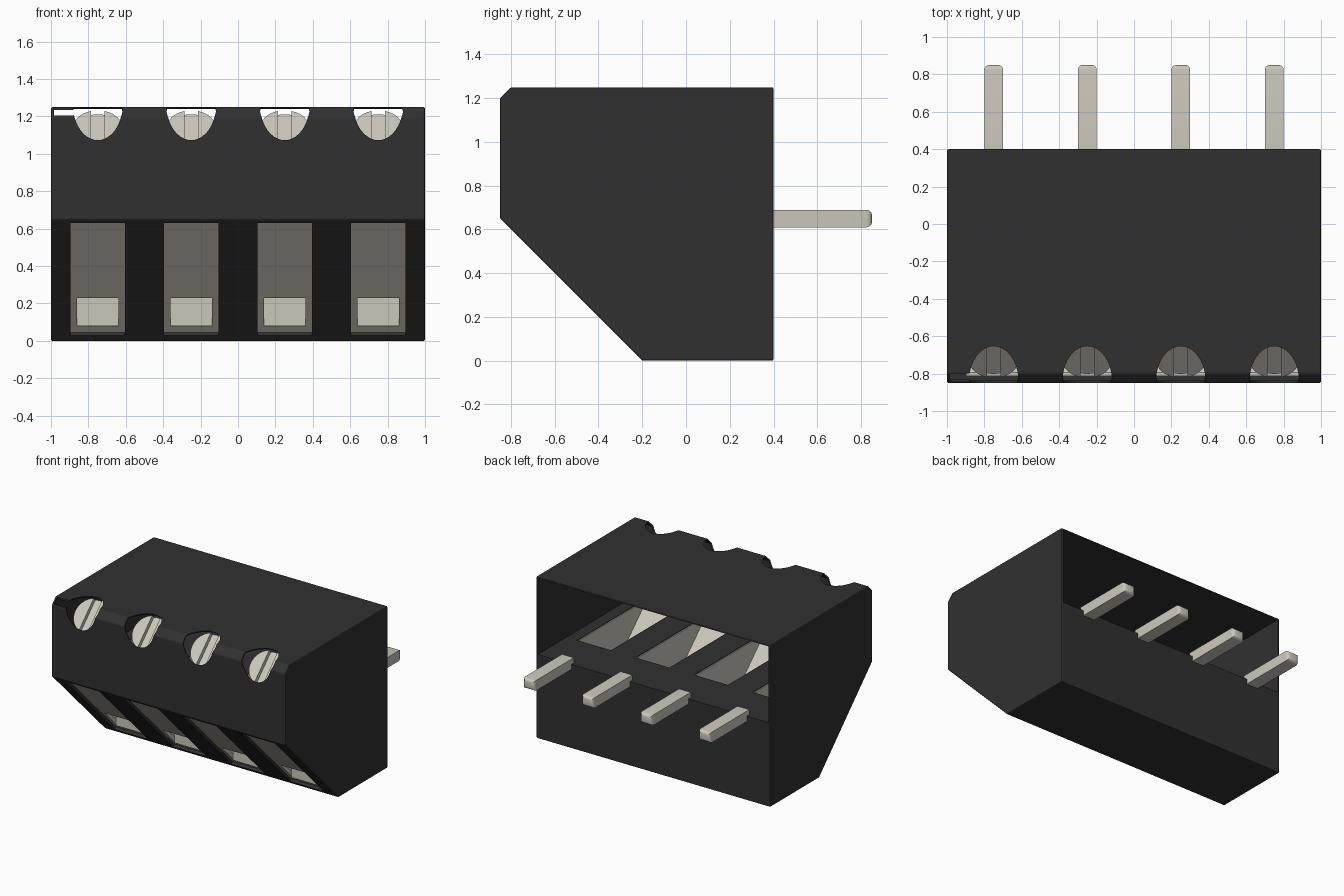
import bpy, bmesh, math
from mathutils import Matrix, Vector

if "Cube" in bpy.data.objects:
    bpy.data.objects.remove(bpy.data.objects["Cube"], do_unlink=True)


def material(name, rgb, rough):
    m = bpy.data.materials.new(name)
    m.use_nodes = True
    m.diffuse_color = (*rgb, 1)
    bsdf = m.node_tree.nodes["Principled BSDF"]
    bsdf.inputs["Base Color"].default_value = (*rgb, 1)
    bsdf.inputs["Roughness"].default_value = rough
    return m


BLACK = material("black plastic", (0.03, 0.03, 0.03), 0.6)
METAL = material("pale metal", (0.60, 0.57, 0.50), 0.5)


def finish(name, bm, mat):
    bmesh.ops.recalc_face_normals(bm, faces=bm.faces)
    me = bpy.data.meshes.new(name)
    bm.to_mesh(me)
    bm.free()
    me.materials.append(mat)
    ob = bpy.data.objects.new(name, me)
    bpy.context.collection.objects.link(ob)
    return ob


def prism(name, profile, x0, x1, mat, bevel=0):
    """Extrude a (y, z) profile along x."""
    bm = bmesh.new()
    face = bm.faces.new([bm.verts.new((x0, y, z)) for y, z in profile])
    new = bmesh.ops.extrude_face_region(bm, geom=[face])["geom"]
    verts = [v for v in new if isinstance(v, bmesh.types.BMVert)]
    bmesh.ops.translate(bm, verts=verts, vec=(x1 - x0, 0, 0))
    if bevel:
        bmesh.ops.bevel(bm, geom=bm.edges[:], offset=bevel, segments=2,
                        profile=0.5, affect='EDGES')
    return finish(name, bm, mat)


def box(name, x, y, z, mat):
    return prism(name, [(y[0], z[0]), (y[1], z[0]), (y[1], z[1]), (y[0], z[1])],
                 x[0], x[1], mat)


def tilted_cylinder(name, x, centre, radius, low, high, mat):
    """Cylinder whose axis leans 45 degrees up and to the front."""
    bm = bmesh.new()
    bmesh.ops.create_cone(bm, cap_ends=True, segments=40, radius1=radius,
                          radius2=radius, depth=high - low)
    bmesh.ops.translate(bm, verts=bm.verts, vec=(0, 0, (low + high) / 2))
    bm.transform(Matrix.Translation((x, *centre)) @ Matrix.Rotation(math.radians(45), 4, 'X'))
    return finish(name, bm, mat)


def cut(ob, cutters):
    for c in cutters:
        c.hide_render = True
        mod = ob.modifiers.new("cut", 'BOOLEAN')
        mod.operation = 'DIFFERENCE'
        mod.solver = 'EXACT'
        mod.object = c
    bpy.context.view_layer.update()
    ev = ob.evaluated_get(bpy.context.evaluated_depsgraph_get())
    me = bpy.data.meshes.new_from_object(ev)
    ob.modifiers.clear()
    ob.data = me
    for c in cutters:
        bpy.data.objects.remove(c, do_unlink=True)


def smooth(ob):
    bpy.ops.object.select_all(action='DESELECT')
    ob.select_set(True)
    bpy.context.view_layer.objects.active = ob
    bpy.ops.object.shade_smooth_by_angle(angle=math.radians(35))


POLES = (-0.75, -0.25, 0.25, 0.75)
SCREW = (-0.73, 1.14)

# Housing: wedge-fronted block, hollow above the floor and open at the back
body = prism("housing", [(-0.85, 0.65), (-0.85, 1.20), (-0.80, 1.25),
                         (0.40, 1.25), (0.40, 0), (-0.20, 0)], -1, 1, BLACK, 0.008)
cutters = [
    prism("cavity_cutter", [(-0.838, 0.65), (-0.838, 1.195), (-0.795, 1.239),
                            (0.5, 1.239), (0.5, 0.65)], -0.985, 0.985, BLACK),
    box("corner_notch_cutter", (-0.984, -0.88), (-0.9, -0.80), (1.205, 1.3), BLACK),
]
for x in POLES:
    # wire entry passing from the floor to the sloped front
    cutters.append(prism("entry_cutter", [(-0.88, 0.58), (-0.78, 0.68), (0.05, 0.68),
                                          (0.05, 0.08), (-0.18, 0.08), (-0.28, -0.02)],
                         x - 0.145, x + 0.145, BLACK))
    cutters.append(tilted_cylinder("screw_hole_cutter", x, SCREW, 0.132,
                                   -0.02, 0.4, BLACK))
cut(body, cutters)

for i, x in enumerate(POLES, 1):
    # sloped contact plate with a rectangular opening
    plate = prism(f"contact_plate_{i}", [(-0.815, 0.645), (-0.795, 0.645),
                                         (-0.195, 0.065), (-0.215, 0.045)],
                  x - 0.146, x + 0.146, METAL)
    cut(plate, [box("opening_cutter", (x - 0.11, x + 0.11), (-0.7, 0.1),
                    (0.08, 0.23), METAL)])

    # clamp seen through the opening
    box(f"wire_clamp_{i}", (x - 0.11, x + 0.11), (-0.26, 0.0), (0.08, 0.23), METAL)

    # metal lining on both sides of the entry
    for side, word in ((-1, "right"), (1, "left")):
        a, b = sorted((x + side * 0.137, x + side * 0.146))
        prism(f"{word}_lining_{i}", [(-0.79, 0.645), (0.049, 0.645), (0.049, 0.082),
                                     (-0.20, 0.082)], a, b, METAL)

    # slotted screw head
    screw = tilted_cylinder(f"screw_{i}", x, SCREW, 0.131, -0.06, 0.0, METAL)
    slot = box("slot_cutter", (x - 0.035, x + 0.035), (-0.3, 0.3), (-0.03, 0.1), METAL)
    slot.data.transform(Matrix.Translation((0, *SCREW)) @ Matrix.Rotation(math.radians(45), 4, 'X'))
    cut(screw, [slot])
    smooth(screw)

    # solder pin with rounded tip
    bm = bmesh.new()
    bmesh.ops.create_cube(bm, size=1)
    bm.transform(Matrix.Translation((x, 0.61, 0.65)) @ Matrix.Diagonal((0.10, 0.48, 0.08, 1)))
    tip = [e for e in bm.edges if all(v.co.y > 0.8 for v in e.verts)]
    bmesh.ops.bevel(bm, geom=tip, offset=0.025, segments=4, profile=0.5, affect='EDGES')
    smooth(finish(f"pin_{i}", bm, METAL))
